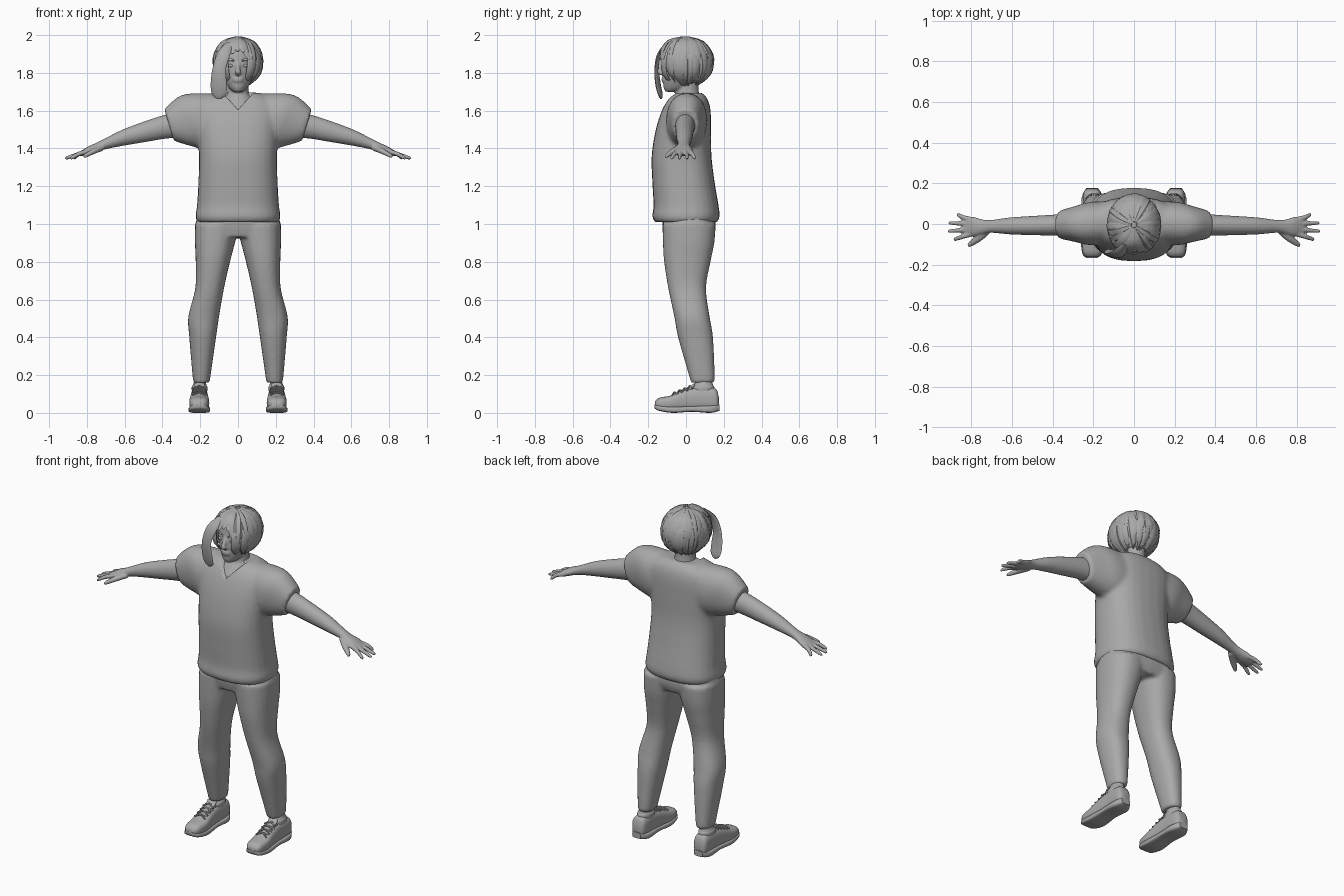
import bpy, bmesh, math, random
from mathutils import Vector

random.seed(4)
if "Cube" in bpy.data.objects:
    bpy.data.objects.remove(bpy.data.objects["Cube"])

grey = bpy.data.materials.new("plain_grey")
grey.use_nodes = True
tone = (0.4, 0.4, 0.4, 1)
grey.diffuse_color = tone
grey.node_tree.nodes["Principled BSDF"].inputs["Base Color"].default_value = tone


def smooth_rows(rows, steps):
    """Catmull-Rom interpolation through rows of numbers."""
    result = []
    last = len(rows) - 1
    for i in range(last):
        p, a, b, q = rows[max(i - 1, 0)], rows[i], rows[i + 1], rows[min(i + 2, last)]
        for s in range(steps):
            t = s / steps
            result.append([u + t * ((v - o) / 2 + t * ((2 * o - 5 * u + 4 * v - w) / 2
                           + t * (3 * u - 3 * v + w - o) / 2))
                           for o, u, v, w in zip(p, a, b, q)])
    return result + [list(rows[last])]


def skin(bm, rings):
    """Bridge rings of points and cap both ends."""
    loops = [[bm.verts.new(p) for p in ring] for ring in rings]
    n = len(loops[0])
    for a, b in zip(loops, loops[1:]):
        for i in range(n):
            j = (i + 1) % n
            bm.faces.new((a[i], a[j], b[j], b[i]))
    bm.faces.new(loops[0][::-1])
    bm.faces.new(loops[-1])


def loft(bm, axis, rows, power=2, sides=28, steps=4, shear=0):
    """Rows hold the station on the axis, then low/high limits across it."""
    rings = []
    for t, a0, a1, b0, b1 in smooth_rows(rows, steps):
        ring = []
        for k in range(sides):
            c, s = math.cos(math.tau * k / sides), math.sin(math.tau * k / sides)
            c = math.copysign(abs(c) ** (2 / power), c)
            s = math.copysign(abs(s) ** (2 / power), s)
            a, b = (a0 + a1 + (a1 - a0) * c) / 2, (b0 + b1 + (b1 - b0) * s) / 2
            along = t + shear * (b1 - b0) * s / 2
            ring.append({"x": (along, a, b), "y": (a, along, b), "z": (a, b, along)}[axis])
        rings.append(ring)
    skin(bm, rings)


def sweep(bm, rows, outward, sides=10, steps=4):
    """Rows hold x, y, z, half width, half thickness along a path."""
    rows = smooth_rows(rows, steps)
    points = [Vector(r[:3]) for r in rows]
    rings = []
    for i, p in enumerate(points):
        tangent = points[min(i + 1, len(points) - 1)] - points[max(i - 1, 0)]
        side = tangent.cross(outward(p)).normalized()
        up = side.cross(tangent).normalized()
        w, h = rows[i][3:]
        rings.append([p + side * w * math.cos(math.tau * k / sides)
                      + up * h * math.sin(math.tau * k / sides) for k in range(sides)])
    skin(bm, rings)


def ball(bm, centre, size):
    made = bmesh.ops.create_uvsphere(bm, u_segments=24, v_segments=16, radius=1)["verts"]
    for v in made:
        v.co = Vector(c + s * k for c, s, k in zip(centre, size, v.co))
    return made


def finish(bm, name, mirror=False, voxel=0, relax=0, angle=50):
    bmesh.ops.recalc_face_normals(bm, faces=bm.faces[:])
    mesh = bpy.data.meshes.new(name)
    bm.to_mesh(mesh)
    bm.free()
    mesh.materials.append(grey)
    mesh.shade_smooth()
    mesh.set_sharp_from_angle(angle=math.radians(angle))
    obj = bpy.data.objects.new(name, mesh)
    bpy.context.collection.objects.link(obj)
    if mirror:
        obj.modifiers.new("mirror", "MIRROR").use_mirror_merge = False
    if voxel:
        mod = obj.modifiers.new("fuse", "REMESH")
        mod.mode, mod.voxel_size, mod.use_smooth_shade = "VOXEL", voxel, True
        mod = obj.modifiers.new("relax", "SMOOTH")
        mod.factor, mod.iterations = 0.5, relax
    return obj


def upward(p):
    return Vector((0, 0, 1))


# Shirt: body and short sleeves fused, then a V neckline cut out
bm = bmesh.new()
loft(bm, "z", [(1.01, -.215, .215, -.165, .165), (1.04, -.225, .225, -.178, .178),
               (1.1, -.217, .217, -.172, .172), (1.22, -.21, .21, -.178, .152),
               (1.36, -.206, .206, -.182, .135), (1.5, -.215, .215, -.16, .133),
               (1.6, -.22, .22, -.128, .13), (1.66, -.19, .19, -.095, .115),
               (1.695, -.11, .11, -.06, .085)], power=2.5)
for flip in (1, -1):
    loft(bm, "x", [(flip * x, *r) for x, *r in (
        (.05, -.09, .11, 1.42, 1.69), (.2, -.105, .11, 1.40, 1.692),
        (.28, -.09, .09, 1.41, 1.672), (.365, -.072, .066, 1.44, 1.608))],
        power=2.2, shear=flip * .3)
shirt = finish(bm, "shirt", voxel=.011, relax=6)

bm = bmesh.new()
skin(bm, [[(-.105, y, 1.72), (.105, y, 1.72), (0, y, 1.605)] for y in (-.3, -.02)])
cutter = finish(bm, "neckline_cutter")
cutter.hide_render = True
cutter.hide_viewport = True
cut = shirt.modifiers.new("neckline", "BOOLEAN")
cut.object, cut.operation, cut.solver = cutter, "DIFFERENCE", "EXACT"

# Trousers: hips and two legs fused
bm = bmesh.new()
loft(bm, "z", [(.93, -.21, .21, -.11, .14), (.98, -.226, .226, -.122, .157),
               (1.06, -.212, .212, -.13, .155)], power=2.5)
for flip in (1, -1):
    loft(bm, "z", [(z, *sorted((flip * a, flip * b)), c, d) for z, a, b, c, d in (
        (.16, .15, .236, .025, .145), (.19, .146, .24, .018, .152),
        (.4, .116, .258, -.042, .143), (.51, .1, .263, -.062, .125),
        (.66, .074, .226, -.094, .106), (.8, .042, .224, -.116, .13),
        (.9, .016, .228, -.122, .15), (1.0, -.01, .228, -.125, .158))], power=2.3)
finish(bm, "trousers", voxel=.01, relax=4)

# Arms with palms, fingers and thumbs
bm = bmesh.new()
loft(bm, "x", [(.28, -.06, .055, 1.46, 1.6), (.38, -.057, .047, 1.452, 1.58),
               (.49, -.055, .04, 1.434, 1.545), (.61, -.051, .032, 1.414, 1.5),
               (.7, -.043, .02, 1.396, 1.455), (.745, -.05, .022, 1.383, 1.432),
               (.79, -.06, .035, 1.368, 1.412), (.835, -.055, .03, 1.358, 1.385)])
for base_y, tip_x, tip_y in ((-.047, .885, -.075), (-.023, .912, -.035),
                             (0, .908, .005), (.02, .87, .045)):
    sweep(bm, [(.79, base_y, 1.386, .013, .014), (.84, (base_y + tip_y) / 2, 1.372, .012, .012),
               (tip_x - .005, tip_y, 1.35, .009, .009), (tip_x, tip_y, 1.348, .004, .004)], upward)
sweep(bm, [(.72, -.03, 1.405, .02, .018), (.765, -.07, 1.385, .019, .015),
           (.81, -.103, 1.36, .011, .01), (.818, -.107, 1.357, .004, .004)], upward)
finish(bm, "arms", mirror=True, voxel=.0055, relax=2)

# Head, neck and upper chest
bm = bmesh.new()
loft(bm, "z", [(1.55, -.15, .15, -.11, .1), (1.61, -.13, .13, -.107, .1),
               (1.66, -.085, .085, -.075, .085), (1.695, -.058, .058, -.055, .068),
               (1.78, -.055, .055, -.05, .065)])
loft(bm, "z", [(1.7, -.022, .022, -.108, -.05), (1.72, -.048, .048, -.118, .02),
               (1.76, -.072, .072, -.122, .06), (1.81, -.09, .09, -.124, .09),
               (1.86, -.098, .098, -.122, .1), (1.92, -.088, .088, -.108, .1),
               (1.96, -.05, .05, -.06, .06)])
sweep(bm, [(0, -.115, 1.855, .01, .01), (0, -.135, 1.82, .012, .012),
           (0, -.14, 1.803, .017, .012), (0, -.118, 1.795, .014, .01)], lambda p: Vector((0, -1, .2)))
for z in (1.758, 1.77):
    ball(bm, (0, -.12, z), (.026, .01, .007))
finish(bm, "head", voxel=.0065, relax=2)

bm = bmesh.new()
ball(bm, (.037, -.109, 1.838), (.016, .011, .009))
sweep(bm, [(.016, -.118, 1.862, .004, .004), (.04, -.115, 1.87, .006, .004),
           (.064, -.103, 1.86, .003, .003)], lambda p: Vector((0, -1, 0)), sides=6)
finish(bm, "eyes_and_brows", mirror=True)

# Hair: cap open at the face, covered by tapering locks
crown = Vector((0, -.004, 1.858))
reach = Vector((.123, .142, .132))


def on_head(azimuth, rise, lift=1.0):
    a, e = math.radians(azimuth), math.radians(rise)
    d = Vector((math.cos(a) * math.cos(e), math.sin(a) * math.cos(e), math.sin(e)))
    return crown + Vector(r * k * lift for r, k in zip(reach, d))


def from_crown(p):
    return p - crown


bm = bmesh.new()
ball(bm, crown, reach)
gone = [f for f in bm.faces if f.calc_center_median().z < 1.755
        or (f.calc_center_median().y < -.06 and f.calc_center_median().z < 1.92)]
bmesh.ops.delete(bm, geom=gone, context="FACES")
finish(bm, "hair_cap")

bm = bmesh.new()
for azimuth in range(-48, 229, 12):
    for start, end in ((84, random.uniform(-30, -8)), (60, random.uniform(-68, -48))):
        twist = random.uniform(-14, 14)
        wide = random.uniform(.022, .032)
        rows = []
        for part, width in ((0, .4), (.35, 1), (.7, .9), (1, .12)):
            rise = start + (end - start) * part
            p = on_head(azimuth + twist * part, rise, 1.0 + .05 * part)
            p.z = max(p.z, 1.715)
            rows.append((*p, wide * width, .009 * width + .001))
        sweep(bm, rows, from_crown, sides=6, steps=3)
# Fringe swept to both sides of the forehead
for azimuth, end in ((-130, 0), (-118, 10), (-104, 18), (-90, 24), (-76, 22), (-62, 6)):
    rows = [(*on_head(-95 + (azimuth + 95) * part, 84 + (end - 84) * part, 1.0 + .06 * part),
             .028 * width, .009 * width) for part, width in ((0, .5), (.5, 1), (1, .25))]
    sweep(bm, rows, from_crown, sides=6)
finish(bm, "hair_locks", angle=35)

# Long lock hanging in front of the right cheek
bm = bmesh.new()
sweep(bm, [(-.04, -.1, 1.955, .02, .008), (-.075, -.142, 1.9, .034, .01),
           (-.1, -.155, 1.82, .036, .01), (-.102, -.148, 1.74, .044, .01),
           (-.1, -.136, 1.685, .038, .009), (-.098, -.132, 1.662, .01, .004)],
      lambda p: Vector((-.25, -1, 0)))
finish(bm, "long_side_lock")

# Shoes with soles, ankles and laces
bm = bmesh.new()
loft(bm, "y", [(-.163, .178, .236, .028, .062), (-.14, .16, .252, .018, .08),
               (-.08, .152, .258, .012, .092), (-.02, .156, .254, .012, .118),
               (.05, .16, .25, .012, .135), (.12, .16, .25, .012, .135),
               (.16, .166, .246, .014, .125), (.174, .182, .23, .03, .08)], power=2.8)
finish(bm, "shoes", mirror=True)

bm = bmesh.new()
loft(bm, "y", [(-.167, .182, .234, .026, .046), (-.145, .158, .254, .012, .04),
               (-.07, .147, .262, 0, .034), (.03, .154, .256, .006, .036),
               (.13, .152, .257, 0, .04), (.178, .178, .234, .012, .046)], power=4)
finish(bm, "soles", mirror=True)

bm = bmesh.new()
loft(bm, "z", [(.09, .165, .243, .03, .15), (.135, .162, .245, .03, .15),
               (.15, .168, .238, .045, .142), (.19, .168, .226, .05, .135)])
finish(bm, "ankles", mirror=True)

bm = bmesh.new()
loft(bm, "y", [(-.03, .185, .225, .09, .12), (.02, .178, .232, .115, .14),
               (.045, .176, .234, .14, .16)], power=3)
for k in range(4):
    y, z = -.06 + .027 * k, .101 + .011 * k
    for lean in (.012, -.012):
        sweep(bm, [(.17, y - lean, z - .006, .005, .005), (.205, y, z + .008, .005, .005),
                   (.24, y + lean, z - .006, .005, .005)], upward, sides=6)
finish(bm, "tongues_and_laces", mirror=True)
